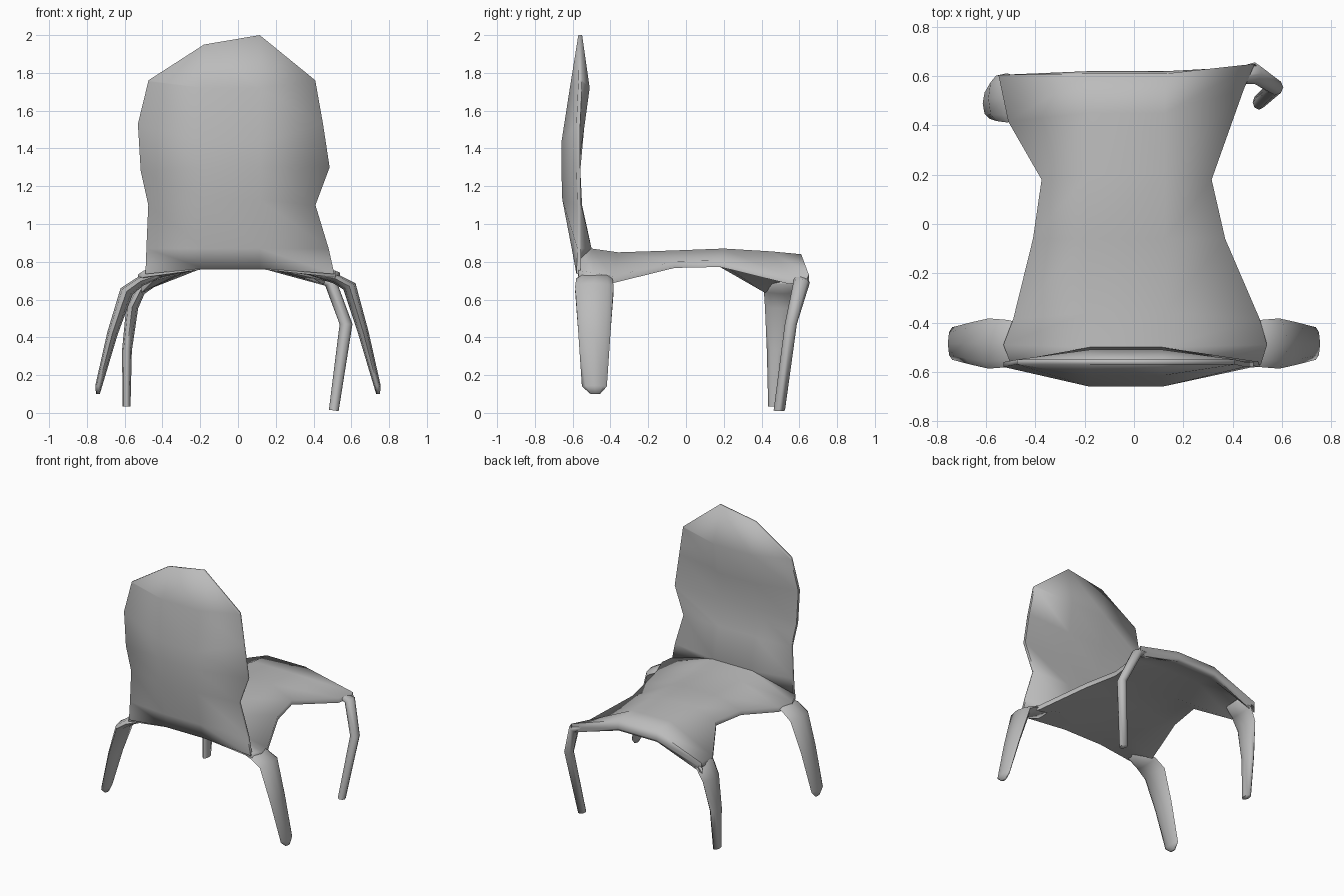
import bpy, bmesh, math
from mathutils import Vector

if "Cube" in bpy.data.objects:
    bpy.data.objects.remove(bpy.data.objects["Cube"])

grey = bpy.data.materials.new("plain_grey")
grey.diffuse_color = (0.5, 0.5, 0.5, 1)
grey.use_nodes = True
grey.node_tree.nodes["Principled BSDF"].inputs["Base Color"].default_value = grey.diffuse_color


def finish(name, bm):
    bmesh.ops.remove_doubles(bm, verts=bm.verts, dist=0.001)
    bmesh.ops.recalc_face_normals(bm, faces=bm.faces)
    me = bpy.data.meshes.new(name)
    bm.to_mesh(me)
    bm.free()
    ob = bpy.data.objects.new(name, me)
    bpy.context.collection.objects.link(ob)
    me.materials.append(grey)
    bpy.ops.object.select_all(action='DESELECT')
    ob.select_set(True)
    bpy.context.view_layer.objects.active = ob
    bpy.ops.object.shade_smooth_by_angle(angle=math.radians(85))


def skin(bm, rings):
    """Bridge successive closed rings of points with quads."""
    vs = [[bm.verts.new(p) for p in r] for r in rings]
    n = len(rings[0])
    for a, b in zip(vs, vs[1:]):
        for i in range(n):
            j = (i + 1) % n
            bm.faces.new((a[i], a[j], b[j], b[i]))
    return vs


def cushion(name, edges_l, edges_r, face_a, face_b, xs, rim):
    """Full-bodied sheet with a thin rim; each face point is (y, z[, z at right])."""
    bm = bmesh.new()
    h = Vector(rim) / 2
    rings = []
    for l, r, a, b in zip(edges_l, edges_r, face_a, face_b):
        l, r = Vector(l), Vector(r)
        rings.append([l + h, (xs[0], a[0], a[1]), (xs[1], a[0], a[-1]), r + h,
                      r - h, (xs[1], b[0], b[-1]), (xs[0], b[0], b[1]), l - h])
    vs = skin(bm, rings)
    for v in (vs[0], vs[-1]):
        for q in ((0, 1, 6, 7), (1, 2, 5, 6), (2, 3, 4, 5)):
            bm.faces.new([v[i] for i in q])
    finish(name, bm)


def leg(name, path, sides=8):
    """Flattened tapering tube; sections are x, y, z, thickness, width."""
    bm = bmesh.new()
    pts = [Vector(p[:3]) for p in path]
    rings = []
    for i, p in enumerate(path):
        t = pts[min(i + 1, len(pts) - 1)] - pts[max(i - 1, 0)]
        n = Vector((-t.z, 0, t.x)).normalized()
        rings.append([pts[i] + n * p[3] * math.cos(a) + Vector((0, p[4] * math.sin(a), 0))
                      for a in (2 * math.pi * k / sides for k in range(sides))])
    vs = skin(bm, rings)
    bm.faces.new(vs[0])
    bm.faces.new(vs[-1])
    finish(name, bm)


# Backrest: full in the middle, thin at the rim
cushion("backrest",
        [(-.49, -.57, .735), (-.485, -.565, .87), (-.475, -.565, 1.1), (-.515, -.57, 1.28),
         (-.53, -.57, 1.53), (-.475, -.56, 1.755), (-.475, -.56, 1.76)],
        [(.51, -.57, .735), (.48, -.565, .87), (.41, -.565, 1.1), (.485, -.57, 1.3),
         (.45, -.57, 1.53), (.41, -.56, 1.755), (.41, -.56, 1.76)],
        [(-.565, .765), (-.5, .87), (-.55, 1.1), (-.57, 1.3), (-.54, 1.5), (-.51, 1.72), (-.55, 1.95, 2.0)],
        [(-.58, .765), (-.605, .87), (-.655, 1.13), (-.66, 1.3), (-.66, 1.43), (-.615, 1.72), (-.57, 1.95, 2.0)],
        (-.18, .115), (0, .02, 0))

# Seat: saddle that droops at the sides and corners, with a rolled lip
cushion("seat",
        [(-.50, -.57, .735), (-.53, -.49, .715), (-.49, -.385, .705), (-.41, -.06, .785),
         (-.375, .18, .79), (-.51, .415, .655), (-.55, .605, .685), (-.555, .6, .64)],
        [(.515, -.57, .735), (.54, -.49, .725), (.51, -.385, .705), (.37, -.06, .785),
         (.315, .18, .79), (.445, .545, .70), (.49, .65, .715), (.5, .64, .68)],
        [(-.57, .865), (-.5, .87), (-.36, .85), (-.06, .86), (.2, .87), (.45, .855), (.61, .84), (.62, .785)],
        [(-.575, .76), (-.5, .765), (-.36, .775), (-.06, .785), (.18, .795), (.45, .785), (.57, .775), (.61, .765)],
        (-.19, .125), (0, 0, .035))

# Splayed blade legs under the backrest
for side, s, dz in (("left", -1, -.012), ("right", 1, .015)):
    leg("back_leg_" + side, [
        (s * .40, -.485, .735, .012, .07), (s * .515, -.485, .703 + dz / 2, .027, .096),
        (s * .59, -.485, .655 + dz, .036, .102), (s * .665, -.485, .42, .028, .085),
        (s * .738, -.485, .14, .018, .066), (s * .742, -.48, .10, .01, .025)])

# Front legs: a broad draped one and a slim bent one
leg("front_leg_left", [
    (-.43, .51, .69, .012, .07), (-.515, .512, .65, .028, .1), (-.56, .51, .56, .032, .092),
    (-.588, .49, .33, .026, .062), (-.59, .475, .035, .021, .04)])
leg("front_leg_right", [
    (.40, .60, .725, .015, .03), (.49, .612, .69, .033, .044),
    (.572, .555, .47, .034, .032), (.507, .494, .013, .026, .03)])
